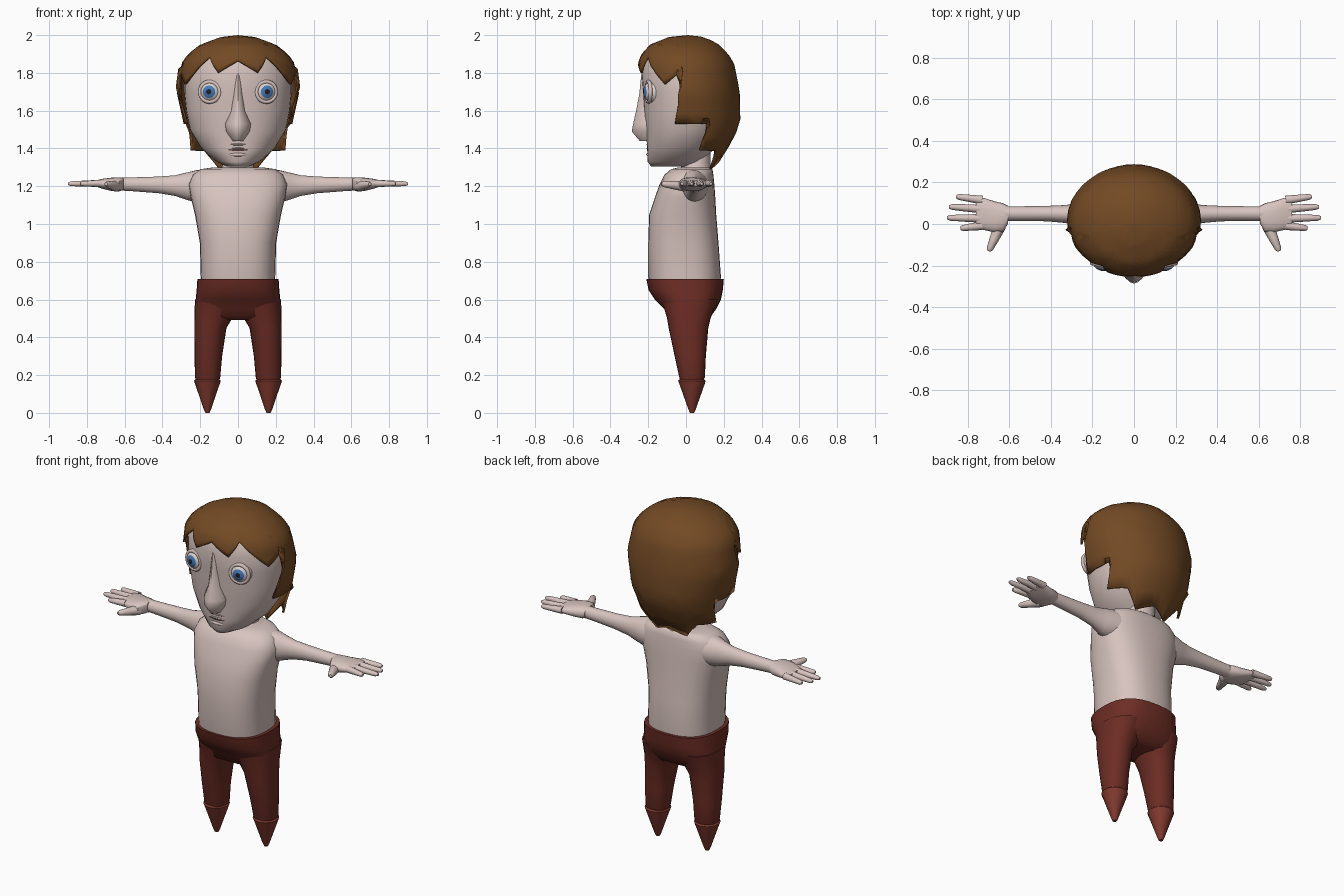
import bpy, bmesh, math
from mathutils import Vector, Matrix

if "Cube" in bpy.data.objects:
    bpy.data.objects.remove(bpy.data.objects["Cube"])


def material(name, r, g, b):
    m = bpy.data.materials.new(name)
    m.diffuse_color = (r, g, b, 1)
    m.use_nodes = True
    m.node_tree.nodes["Principled BSDF"].inputs["Base Color"].default_value = m.diffuse_color
    return m


SKIN = material("skin", .68, .55, .52)
HAIR = material("brown_hair", .17, .068, .018)
PANTS = material("dark_red", .15, .026, .018)
SHOES = material("shoe_red", .22, .042, .028)
WHITE = material("eye_white", .72, .64, .61)
IRIS = material("iris_blue", .06, .19, .48)
PUPIL = material("pupil_dark", .015, .015, .018)
MOUTH = material("mouth_brown", .13, .07, .06)
TEETH = material("teeth_grey", .5, .46, .44)


def finish(bm, name, mats, angle=50):
    bmesh.ops.recalc_face_normals(bm, faces=bm.faces)
    me = bpy.data.meshes.new(name)
    bm.to_mesh(me)
    bm.free()
    for m in mats:
        me.materials.append(m)
    ob = bpy.data.objects.new(name, me)
    bpy.context.collection.objects.link(ob)
    bpy.ops.object.select_all(action='DESELECT')
    ob.select_set(True)
    bpy.context.view_layer.objects.active = ob
    bpy.ops.object.shade_smooth_by_angle(angle=math.radians(angle))
    return ob


def loft(name, rings, mat, n=24, power=2.0, angle=50):
    """Skin closed superellipse rings given as (centre, half axis u, half axis v)."""
    bm = bmesh.new()
    f = lambda c: math.copysign(abs(c) ** (2 / power), c)
    loops = []
    for c, u, v in rings:
        loops.append([bm.verts.new(Vector(c) + Vector(u) * f(math.cos(2 * math.pi * i / n))
                                   + Vector(v) * f(math.sin(2 * math.pi * i / n))) for i in range(n)])
    for a, b in zip(loops, loops[1:]):
        for i in range(n):
            j = (i + 1) % n
            bm.faces.new((a[i], a[j], b[j], b[i]))
    bm.faces.new(loops[0])
    bm.faces.new(loops[-1])
    return finish(bm, name, [mat], angle)


def upright(rows, cx=0):
    """Rows (z, half width, front y, back y[, centre x]) to rings."""
    return [((r[4] if len(r) > 4 else cx, (r[2] + r[3]) / 2, r[0]), (r[1], 0, 0), (0, (r[3] - r[2]) / 2, 0))
            for r in rows]


def sideways(rows, s):
    """Rows (x, z, half height, y, half depth) to rings along x."""
    return [((s * x, y, z), (0, hy, 0), (0, 0, hz)) for x, z, hz, y, hy in rows]


def finger(name, a, b, r0, r1):
    a, b = Vector(a), Vector(b)
    d = (b - a).normalized()
    u = d.cross(Vector((0, 0, 1))).normalized()
    v = u.cross(d)
    prof = [(0, r0), (.5, (r0 + r1) / 2), (.9, r1), (1, r1 * .55)]
    loft(name, [(a.lerp(b, t), u * r, v * r * .95) for t, r in prof], SKIN, 10)


def ellipsoid(name, loc, scale, mat):
    bm = bmesh.new()
    bmesh.ops.create_uvsphere(bm, u_segments=20, v_segments=12, radius=1)
    bmesh.ops.transform(bm, verts=bm.verts, matrix=Matrix.Translation(loc) @ Matrix.Diagonal((*scale, 1)))
    return finish(bm, name, [mat])


def table(rows, z):
    """Linear lookup in rows sorted by falling z."""
    for a, b in zip(rows, rows[1:]):
        if z >= b[0]:
            t = (a[0] - z) / (a[0] - b[0])
            return [p + (q - p) * t for p, q in zip(a[1:], b[1:])]
    return rows[-1][1:]


# Torso and neck
loft("torso", upright([(.64, .195, -.18, .175), (.72, .197, -.2, .185), (.9, .202, -.2, .172),
                       (1.05, .228, -.195, .16), (1.14, .25, -.165, .155), (1.21, .262, -.14, .15),
                       (1.26, .24, -.115, .145), (1.29, .2, -.08, .14), (1.3, .13, -.04, .13)]),
     SKIN, 32, 2.5, 60)
loft("neck", upright([(1.26, .1, -.04, .14), (1.32, .08, -.02, .13), (1.42, .08, -.02, .13)]), SKIN)

# Pants and shoes
loft("pants_hips", upright([(.708, .215, -.21, .2), (.65, .219, -.198, .195), (.6, .224, -.165, .185),
                            (.55, .228, -.115, .16), (.51, .22, -.1, .13), (.492, .15, -.06, .09)]),
     PANTS, 32, 2.6)
for s, side in ((1, "left"), (-1, "right")):
    loft(side + "_pants_leg", upright([(.6, .112, -.13, .17, s * .116), (.5, .1, -.1, .13, s * .131),
                                       (.45, .085, -.092, .118, s * .146), (.3, .073, -.06, .105, s * .157),
                                       (.19, .067, -.036, .1, s * .161), (.165, .06, -.03, .09, s * .161)]),
         PANTS, 24, 2.2)
    loft(side + "_shoe", upright([(.18, .06, -.03, .092), (.17, .071, -.042, .104), (.15, .064, -.034, .098),
                                  (.02, .02, .012, .052), (0, .011, .021, .043)], s * .162), SHOES, 20, 2, 35)

    # Arms, hands and fingers
    loft(side + "_arm", sideways([(.12, 1.2, .085, .04, .09), (.22, 1.2, .085, .04, .075),
                                  (.27, 1.2, .073, .045, .055), (.33, 1.203, .055, .048, .043),
                                  (.42, 1.207, .044, .05, .037), (.55, 1.21, .037, .05, .035),
                                  (.65, 1.212, .033, .05, .035)], s), SKIN)
    loft(side + "_palm", sideways([(.605, 1.212, .032, .045, .042), (.63, 1.21, .037, .03, .07),
                                   (.67, 1.21, .035, .034, .075), (.72, 1.213, .026, .048, .077),
                                   (.76, 1.215, .014, .055, .074)], s), SKIN, 20, 2.4)
    tips = [(.115, .855, .132), (.072, .89, .083), (.027, .9, .03), (-.008, .835, -.021)]
    for k, (y0, x1, y1) in enumerate(tips):
        finger(f"{side}_finger_{k + 1}", (s * .73, y0, 1.215), (s * x1, y1, 1.213), .021, .014)
    finger(side + "_thumb", (s * .645, -.01, 1.2), (s * .698, -.13, 1.212), .03, .016)

# Head and nose
loft("head", upright([(1.305, .06, -.185, .06), (1.33, .115, -.203, .09), (1.4, .195, -.205, .15),
                      (1.5, .255, -.213, .22), (1.6, .275, -.222, .25), (1.7, .285, -.228, .26),
                      (1.8, .285, -.235, .26), (1.88, .245, -.215, .23), (1.95, .16, -.15, .16),
                      (1.97, .08, -.08, .09)]), SKIN, 36, 2.1, 60)
loft("nose", upright([(1.8, .018, -.236, -.18), (1.69, .028, -.247, -.16), (1.6, .038, -.264, -.15),
                      (1.53, .068, -.28, -.14), (1.49, .062, -.287, -.14), (1.44, .03, -.245, -.14)]),
     SKIN, 16, 1.6)

# Mouth
ellipsoid("mouth", (0, -.165, 1.394), (.085, .043, .022), MOUTH)
ellipsoid("teeth", (0, -.165, 1.4), (.06, .046, .009), TEETH)
ellipsoid("upper_lip", (0, -.165, 1.421), (.088, .045, .012), SKIN)
ellipsoid("lower_lip", (0, -.167, 1.367), (.066, .044, .016), SKIN)

# Eyes with iris and pupil faces, and eyelid rims
for s, side in ((1, "left"), (-1, "right")):
    turn = Matrix.Translation((s * .143, -.165, 1.7)) @ Matrix.Rotation(s * .2, 4, 'Z') \
        @ Matrix.Rotation(math.pi / 2, 4, 'X')
    bm = bmesh.new()
    bmesh.ops.create_uvsphere(bm, u_segments=28, v_segments=28, radius=.062)
    for f in bm.faces:
        a = math.acos(f.calc_center_median().normalized().z)
        f.material_index = 2 if a < .25 else 1 if a < .56 else 0
    bmesh.ops.transform(bm, verts=bm.verts, matrix=turn)
    finish(bm, side + "_eye", [WHITE, IRIS, PUPIL])
    bpy.ops.mesh.primitive_torus_add(major_radius=.053, minor_radius=.011, major_segments=28, minor_segments=8)
    rim = bpy.context.object
    rim.name = side + "_eyelid"
    rim.matrix_world = turn @ Matrix.Translation((0, 0, .034))
    rim.data.materials.append(SKIN)
    bpy.ops.object.shade_smooth()

# Hair shell: dome rows (z, half width, front y, back y) cut by a jagged hairline (angle, z)
dome = [(2.0, 0, .01, .01), (1.99, .09, -.09, .1), (1.95, .2, -.19, .175), (1.9, .265, -.235, .225),
        (1.85, .3, -.256, .255), (1.7, .325, -.256, .285), (1.53, .288, -.25, .288),
        (1.45, .272, -.24, .25), (1.38, .265, -.2, .21), (1.29, .2, -.1, .15)]
line = [(0, 1.865), (20, 1.8), (33, 1.885), (62, 1.74), (86, 1.82), (73, 1.53), (113, 1.53),
        (109, 1.39), (138, 1.385), (150, 1.29), (180, 1.33)]
cols = []
STEP, ROWS = 3, 14
for i in range((len(line) - 1) * STEP + 1):
    k = min(i // STEP, len(line) - 2)
    t = i / STEP - k
    p, z = [a + (b - a) * t for a, b in zip(line[k], line[k + 1])]
    cols.append((180 * i / ((len(line) - 1) * STEP), p, z))
cols += [(-a, -p, z) for a, p, z in cols[-2:0:-1]]
bm = bmesh.new()
top = bm.verts.new((0, .01, 2))
grid = []
for a0, a1, zb in cols:
    col = []
    for r in range(1, ROWS + 1):
        t = r / ROWS
        a = math.radians(a0 + (a1 - a0) * t ** 3)
        z = 2 - (2 - zb) * t ** 1.7
        w, yf, yb = table(dome, z)
        col.append(bm.verts.new((w * math.sin(a), (yf + yb) / 2 - (yb - yf) / 2 * math.cos(a), z)))
    grid.append(col)
for i, a in enumerate(grid):
    b = grid[(i + 1) % len(grid)]
    bm.faces.new((top, a[0], b[0]))
    for r in range(ROWS - 1):
        bm.faces.new((a[r], a[r + 1], b[r + 1], b[r]))
hair = finish(bm, "hair", [HAIR], 60)
thick = hair.modifiers.new("thickness", 'SOLIDIFY')
thick.thickness = .012
thick.offset = -1
